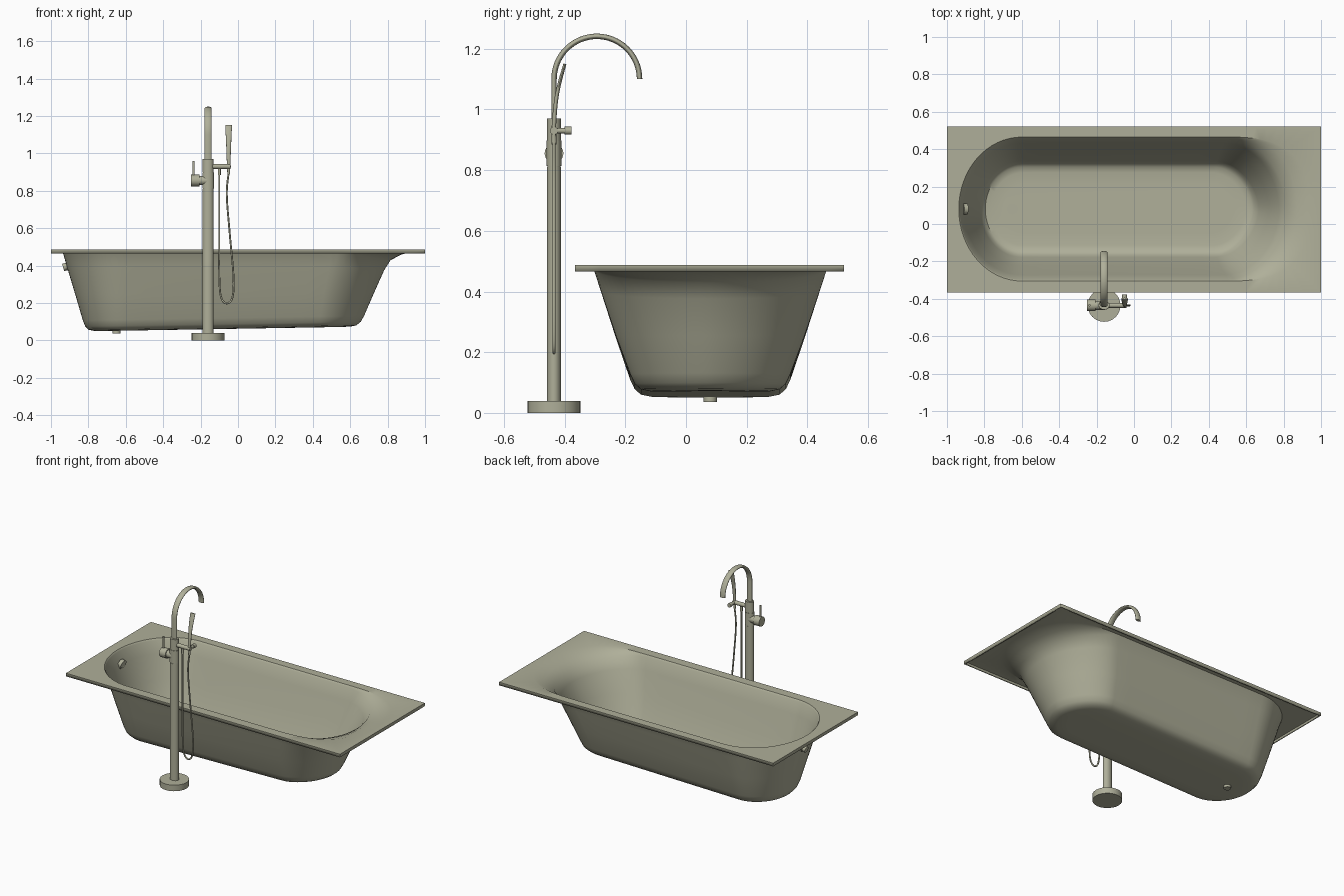
import bpy, bmesh
from math import sin, cos, pi, radians
from mathutils import Vector

if "Cube" in bpy.data.objects:
    bpy.data.objects.remove(bpy.data.objects["Cube"])

colour = (0.43, 0.43, 0.32, 1)
mat = bpy.data.materials.new("olive_enamel")
mat.use_nodes = True
mat.diffuse_color = colour
mat.node_tree.nodes["Principled BSDF"].inputs["Base Color"].default_value = colour


def finish(name, bm, recalc=True):
    if recalc:
        bmesh.ops.recalc_face_normals(bm, faces=bm.faces)
    me = bpy.data.meshes.new(name)
    bm.to_mesh(me)
    bm.free()
    me.materials.append(mat)
    ob = bpy.data.objects.new(name, me)
    bpy.context.collection.objects.link(ob)
    bpy.ops.object.select_all(action="DESELECT")
    ob.select_set(True)
    bpy.context.view_layer.objects.active = ob
    bpy.ops.object.shade_smooth_by_angle(angle=radians(35))
    return ob


def loft(bm, rings, cap_start=False, cap_end=True):
    loops = [[bm.verts.new(p) for p in ring] for ring in rings]
    n = len(loops[0])
    for a, b in zip(loops, loops[1:]):
        for k in range(n):
            j = (k + 1) % n
            bm.faces.new((a[k], a[j], b[j], b[k]))
    if cap_start:
        bm.faces.new(loops[0][::-1])
    if cap_end:
        bm.faces.new(loops[-1])


def sweep(name, path, sizes, side=(1, 0, 0), sides=24):
    """Oval section along a path; sizes are (half width along side, half depth)."""
    pts = [Vector(p) for p in path]
    side = Vector(side)
    if not isinstance(sizes, list):
        sizes = [sizes] * len(pts)
    rings = []
    for i, (p, (w, d)) in enumerate(zip(pts, sizes)):
        ahead = pts[min(i + 1, len(pts) - 1)]
        behind = pts[max(i - 1, 0)]
        depth = (ahead - behind).normalized().cross(side).normalized()
        rings.append([p + side * w * cos(2 * pi * k / sides) + depth * d * sin(2 * pi * k / sides)
                      for k in range(sides)])
    bm = bmesh.new()
    loft(bm, rings, cap_start=True)
    return finish(name, bm)


def rod(name, a, b, r, side=(1, 0, 0), r2=None):
    return sweep(name, [a, b], (r, r2 or r), side)


def smooth_path(points, steps=8):
    """Catmull-Rom curve through a few points."""
    p = [Vector(q) for q in points]
    p = [p[0] * 2 - p[1]] + p + [p[-1] * 2 - p[-2]]
    out = []
    for a, b, c, d in zip(p, p[1:], p[2:], p[3:]):
        for s in range(steps):
            t = s / steps
            out.append(0.5 * (2 * b + (c - a) * t + (2 * a - 5 * b + 4 * c - d) * t ** 2
                              + (3 * b - a - 3 * c + d) * t ** 3))
    return out + [p[-2]]


# Bathtub: rounded rings from the rectangular rim down to the floor
def power(v, e):
    return (1 if v >= 0 else -1) * abs(v) ** e


def tub_ring(xl, sl, sr, xr, hy, z, dip=0, tilt=0, e=2.0, square=False, n=32, m=10):
    cy = 0.0775 if square else 0.08
    pts = []

    def add(cx, rx, a, ex):
        c, s = cos(a), sin(a)
        if square:
            q = max(abs(c), abs(s))
            u, v = c / q, s / q
        else:
            u, v = power(c, 2 / ex), power(s, 2 / ex)
        x = cx + rx * u
        drop = dip * max(0, c) if cx == sr else 0
        pts.append((x, cy + hy * v, z - drop + tilt * (x + 0.8)))

    for i in range(n + 1):
        add(sr, xr - sr, -pi / 2 + pi * i / n, e)
    for i in range(1, m):
        x = sr + (sl - sr) * i / m
        pts.append((x, cy + hy, z + tilt * (x + 0.8)))
    for i in range(n + 1):
        add(sl, sl - xl, pi / 2 + pi * i / n, 2.0)
    for i in range(1, m):
        x = sl + (sr - sl) * i / m
        pts.append((x, cy - hy, z + tilt * (x + 0.8)))
    return pts


rim = dict(xl=-1, sl=-0.6, sr=0.5, xr=1, hy=0.4425, square=True)
floor = dict(tilt=0.017, e=1.8)
rings = [
    tub_ring(z=0.466, **rim),
    tub_ring(z=0.487, **rim),
    tub_ring(-0.937, -0.6, 0.5, 0.94, 0.385, 0.487, e=2.7),
    tub_ring(-0.934, -0.6, 0.5, 0.87, 0.382, 0.484, dip=0.018, e=2.4),
    tub_ring(-0.93, -0.6, 0.5, 0.81, 0.377, 0.477, dip=0.042),
    tub_ring(-0.908, -0.6, 0.49, 0.775, 0.352, 0.40, dip=0.02, e=1.9),
    tub_ring(-0.863, -0.6, 0.46, 0.72, 0.304, 0.25, tilt=0.005, e=1.85),
    tub_ring(-0.822, -0.6, 0.44, 0.667, 0.257, 0.11, **floor),
    tub_ring(-0.81, -0.6, 0.44, 0.65, 0.243, 0.08, **floor),
    tub_ring(-0.795, -0.6, 0.43, 0.63, 0.225, 0.064, **floor),
    tub_ring(-0.765, -0.59, 0.42, 0.60, 0.195, 0.058, **floor),
    tub_ring(-0.70, -0.58, 0.42, 0.53, 0.13, 0.057, **floor),
]
bm = bmesh.new()
loft(bm, rings)
tub = finish("bathtub", bm, recalc=False)
shell = tub.modifiers.new("shell", "SOLIDIFY")
shell.thickness = 0.008
shell.offset = -1

# Drain and overflow fittings
rod("drain_plug", (-0.65, 0.08, 0.036), (-0.65, 0.08, 0.064), 0.022)
rod("drain_flange", (-0.65, 0.08, 0.056), (-0.65, 0.08, 0.0635), 0.031)
rod("overflow_cover", (-0.915, 0.08, 0.405), (-0.893, 0.08, 0.399), 0.03, (0, 1, 0))
rod("overflow_outlet", (-0.935, 0.08, 0.39), (-0.90, 0.08, 0.40), 0.02, (0, 1, 0))

# Floor standing tap
X, Y = -0.16, -0.435
rod("tap_base", (X, Y, 0), (X, Y, 0.04), 0.088)
rod("tap_column", (X, Y, 0.03), (X, Y, 0.81), 0.029, r2=0.023)
rod("tap_body_lower", (X, Y, 0.813), (X, Y, 0.897), 0.031, r2=0.024)
rod("tap_body_neck", (X, Y, 0.80), (X, Y, 0.91), 0.028, r2=0.022)
rod("tap_body_upper", (X, Y, 0.90), (X, Y, 0.97), 0.029, r2=0.023)

# Arched flat spout
R = 0.141
arc = [(X, Y + R - R * cos(a), 1.10 + R * sin(a))
       for a in [pi * i / 32 for i in range(33)]]
sweep("spout", [(X, Y, 0.96), (X, Y, 1.04)] + arc, (0.019, 0.009))

# Mixer valve and lever
rod("valve_stub", (X, Y, 0.855), (-0.21, Y, 0.855), 0.024, (0, 1, 0))
rod("valve_knob", (-0.205, Y, 0.855), (-0.25, Y, 0.855), 0.031, (0, 1, 0))
rod("valve_lever", (-0.238, Y, 0.87), (-0.238, Y, 0.96), 0.006)

# Hand shower on its holder arm
rod("holder_arm", (X, Y, 0.93), (-0.04, Y, 0.93), 0.013, (0, 1, 0))
rod("holder_peg", (-0.05, Y - 0.01, 0.93), (-0.05, -0.385, 0.93), 0.009)
rod("holder_peg_cap", (-0.05, -0.40, 0.93), (-0.05, -0.378, 0.93), 0.013)
handle = smooth_path([(-0.05, Y, 0.89), (-0.05, Y, 0.95), (-0.05, -0.428, 1.03),
                      (-0.05, -0.416, 1.09), (-0.05, -0.399, 1.15)], 6)
last = len(handle) - 1
sweep("hand_shower", handle,
      [(0.007 + 0.011 * i / last, 0.008 - 0.003 * i / last) for i in range(last + 1)])

# Hanging hose
hose = smooth_path([(-0.05, Y, 0.90), (-0.06, Y, 0.78), (-0.045, Y, 0.58), (-0.024, Y, 0.34),
                    (-0.03, Y, 0.23), (-0.06, Y, 0.198), (-0.09, Y, 0.23),
                    (-0.10, Y, 0.34), (-0.10, Y, 0.60), (-0.10, Y, 0.925)])
sweep("hose", hose, (0.005, 0.005), (0, 1, 0), 12)
rod("hose_nut", (-0.10, Y, 0.885), (-0.10, Y, 0.925), 0.008)
